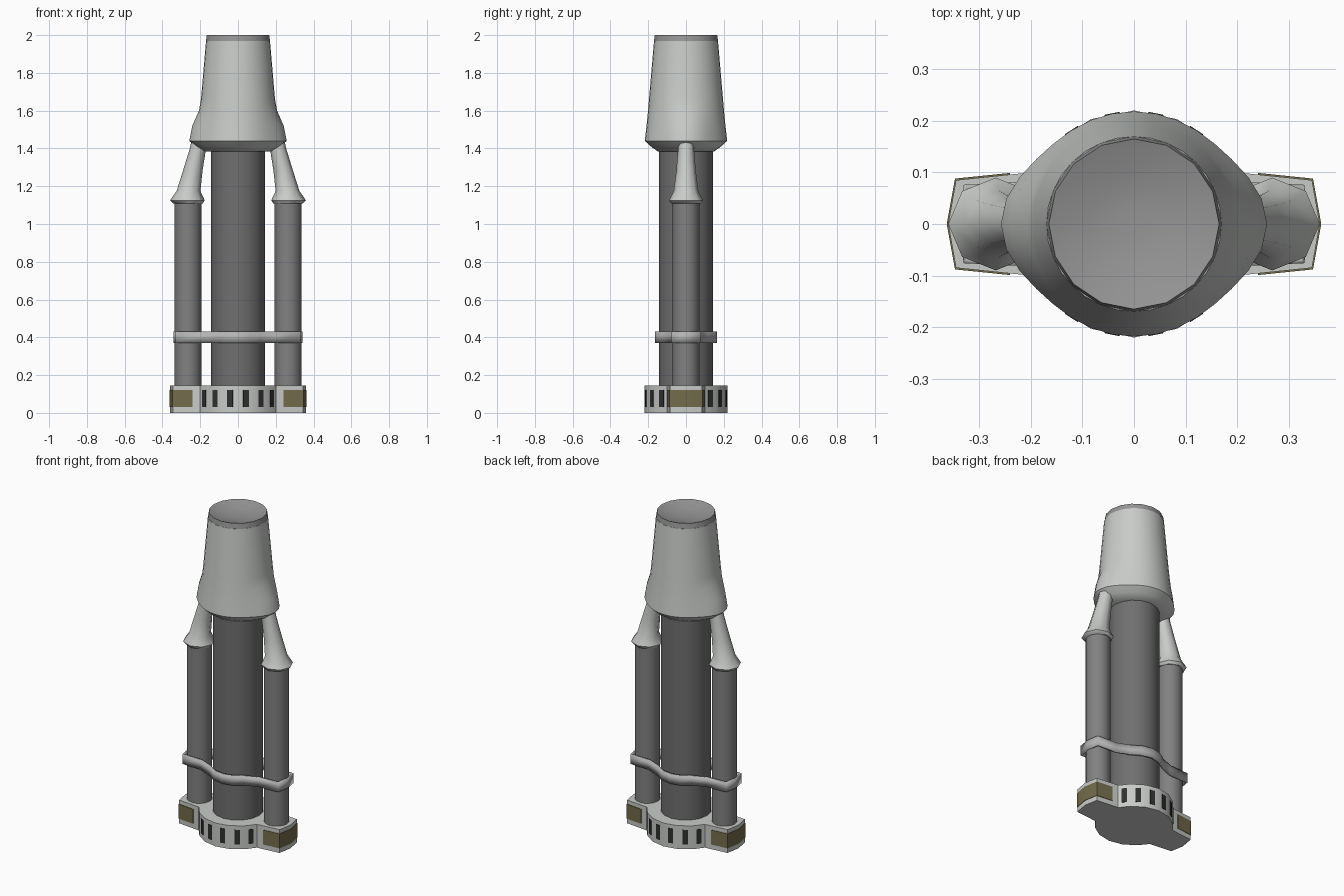
import bpy, bmesh, math
from mathutils import Vector

if "Cube" in bpy.data.objects:
    bpy.data.objects.remove(bpy.data.objects["Cube"])


def material(name, r, g, b):
    m = bpy.data.materials.new(name)
    m.diffuse_color = (r, g, b, 1)
    m.use_nodes = True
    m.node_tree.nodes["Principled BSDF"].inputs["Base Color"].default_value = m.diffuse_color
    return m


HULL = material("pale grey hull", 0.58, 0.60, 0.58)
BAND = material("mid pale grey", 0.45, 0.46, 0.45)
CAP = material("cap grey", 0.30, 0.30, 0.30)
SIDE = material("side tube grey", 0.22, 0.22, 0.22)
CORE = material("dark tube grey", 0.16, 0.16, 0.16)
OLIVE = material("olive panel", 0.17, 0.15, 0.07)
SLOT = material("dark slot", 0.03, 0.03, 0.03)


def loft(name, rings, mat, caps=(True, True), angle=35):
    """Skin a list of equal-length rings of points."""
    bm = bmesh.new()
    vs = [[bm.verts.new(p) for p in ring] for ring in rings]
    n = len(vs[0])
    for a, b in zip(vs, vs[1:]):
        for i in range(n):
            j = (i + 1) % n
            bm.faces.new((a[i], a[j], b[j], b[i]))
    if caps[0]:
        bm.faces.new(vs[0][::-1])
    if caps[1]:
        bm.faces.new(vs[-1])
    me = bpy.data.meshes.new(name)
    bm.to_mesh(me)
    bm.free()
    me.materials.append(mat)
    ob = bpy.data.objects.new(name, me)
    bpy.context.collection.objects.link(ob)
    bpy.ops.object.select_all(action='DESELECT')
    ob.select_set(True)
    bpy.context.view_layer.objects.active = ob
    bpy.ops.object.shade_smooth_by_angle(angle=math.radians(angle))
    return ob


def ellipse(x, z, rx, ry, n):
    return [(x + rx * math.cos(math.tau * i / n), ry * math.sin(math.tau * i / n), z)
            for i in range(n)]


def mirrored(quarter):
    """Full outline from one quarter running from +x to +y."""
    half = quarter + [(-x, y) for x, y in reversed(quarter[:-1])]
    return half + [(x, -y) for x, y in reversed(half[1:-1])]


def prism(name, outline, z0, z1, mat, caps=(True, True)):
    return loft(name, [[(x, y, z) for x, y in outline] for z in (z0, z1)], mat, caps)


# Base with a round middle and two side lobes
base = mirrored([(0.36, 0), (0.345, 0.085), (0.2, 0.1), (0.156, 0.156), (0.084, 0.203), (0, 0.22)])
prism("base", base, 0, 0.145, HULL)

# Dark slots on each facet of the round middle
for i, (x0, y0) in enumerate(base):
    x1, y1 = base[(i + 1) % len(base)]
    if max(abs(x0), abs(x1)) > 0.21 or x0 * x1 > 0 and abs(x0 - x1) < 0.001:
        continue
    a, b = Vector((x0, y0)), Vector((x1, y1))
    mid, along = (a + b) / 2, (b - a).normalized() * 0.015
    out = Vector((along.y, -along.x)).normalized() * 0.003
    corners = [mid - along - out, mid - along + out, mid + along + out, mid + along - out]
    prism("base_slot", [tuple(c) for c in corners], 0.03, 0.12, SLOT)

# Central tube
loft("central_tube", [ellipse(0, z, 0.143, 0.143, 16) for z in (0.12, 1.42)], CORE)

# Head: tapered shell with a bulge over each strut
head_rings = []
for z, r, bulge in ((1.385, 0.15, 0.03), (1.41, 0.185, 0.04), (1.44, 0.218, 0.04),
                    (1.52, 0.209, 0.033), (1.6, 0.201, 0.006), (1.66, 0.196, 0),
                    (1.968, 0.1695, 0)):
    ring = []
    for i in range(32):
        t = math.tau * i / 32
        rr = r + bulge * abs(math.cos(t)) ** 8
        ring.append((rr * math.cos(t), rr * math.sin(t), z))
    head_rings.append(ring)
loft("head", head_rings, HULL, angle=50)

# Dished end cap
loft("end_cap", [ellipse(0, z, r, r, 16) for z, r in
                 ((1.968, 0.170), (2.0, 0.165), (1.975, 0.09), (1.97, 0.03))], CAP)

for s, side in ((1, "right"), (-1, "left")):
    # Side tube
    loft(side + "_tube", [ellipse(s * 0.265, z, 0.071, 0.071, 16) for z in (0.12, 1.125)], SIDE)

    # Strut with flared collar, joining tube to head
    def ring(x, z, rx, ry):
        return ellipse(s * x, z, rx, ry, 8)
    loft(side + "_strut", [ring(0.265, 1.108, 0.078, 0.078), ring(0.268, 1.125, 0.092, 0.09),
                           ring(0.262, 1.175, 0.063, 0.065), ring(0.24, 1.28, 0.052, 0.052),
                           ring(0.212, 1.4, 0.043, 0.042), ring(0.195, 1.47, 0.045, 0.045)],
         HULL, angle=50)

    # Olive panel wrapped around the lobe
    wrap = [(0.24, -0.099), (0.347, -0.088), (0.363, 0), (0.347, 0.088), (0.24, 0.099)]
    pts = [(s * x, y) for x, y in wrap]
    prism(side + "_panel", pts if s > 0 else pts[::-1], 0.03, 0.12, OLIVE)

# Clamp band around all three tubes
band = prism("clamp_band", mirrored([(0.342, 0), (0.33, 0.076), (0.2, 0.082), (0.117, 0.117),
                                     (0.063, 0.152), (0, 0.165)]), 0.37, 0.43, BAND, (False, False))
mod = band.modifiers.new("thickness", 'SOLIDIFY')
mod.thickness = 0.012
mod.offset = -1
